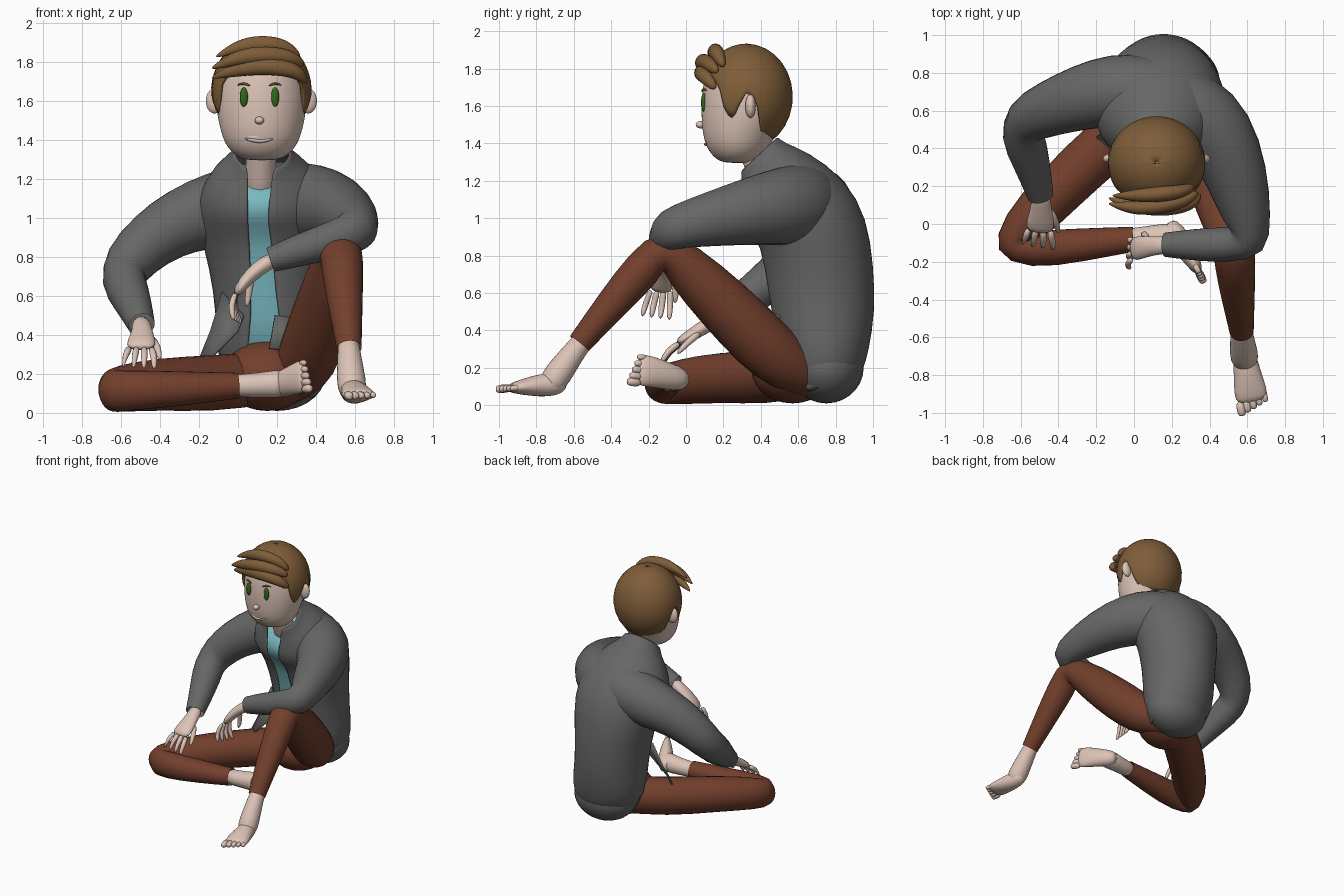
import bpy, bmesh, math
from mathutils import Vector

if "Cube" in bpy.data.objects:
    bpy.data.objects.remove(bpy.data.objects["Cube"])


def material(name, r, g, b):
    mat = bpy.data.materials.new(name)
    mat.use_nodes = True
    mat.diffuse_color = (r, g, b, 1)
    shader = mat.node_tree.nodes["Principled BSDF"]
    shader.inputs["Base Color"].default_value = (r, g, b, 1)
    shader.inputs["Roughness"].default_value = 0.8
    return mat


skin = material("skin", 0.72, 0.55, 0.47)
brown_hair = material("brown hair", 0.21, 0.11, 0.04)
grey_cloth = material("grey cloth", 0.13, 0.135, 0.13)
rust_cloth = material("rust cloth", 0.17, 0.05, 0.025)
teal_cloth = material("teal cloth", 0.19, 0.48, 0.53)
green_eye = material("green eye", 0.03, 0.14, 0.008)
tooth_white = material("tooth white", 0.75, 0.68, 0.62)


def loft(name, mat, rings, closed=True, caps=True, thick=0, levels=1):
    """Skin a list of equal-length point rings into a smooth object."""
    bm = bmesh.new()
    rows = [[bm.verts.new(p) for p in ring] for ring in rings]
    count = len(rows[0])
    for low, high in zip(rows, rows[1:]):
        for i in range(count if closed else count - 1):
            j = (i + 1) % count
            bm.faces.new((low[i], low[j], high[j], high[i]))
    if caps:
        bm.faces.new(rows[0][::-1])
        bm.faces.new(rows[-1])
    bmesh.ops.recalc_face_normals(bm, faces=bm.faces)
    for face in bm.faces:
        face.smooth = True
    mesh = bpy.data.meshes.new(name)
    bm.to_mesh(mesh)
    bm.free()
    mesh.materials.append(mat)
    obj = bpy.data.objects.new(name, mesh)
    bpy.context.collection.objects.link(obj)
    if thick:
        shell = obj.modifiers.new("thickness", "SOLIDIFY")
        shell.thickness, shell.offset = thick, 0
    if levels:
        sub = obj.modifiers.new("smooth", "SUBSURF")
        sub.levels = sub.render_levels = levels
    return obj


def frame(points, i, up):
    ahead = points[min(i + 1, len(points) - 1)]
    behind = points[max(i - 1, 0)]
    along = (Vector(ahead[:3]) - Vector(behind[:3])).normalized()
    side = along.cross(Vector(up)).normalized()
    return side, side.cross(along)


def tube(name, mat, points, up=(0, 0, 1), sides=14, levels=1, caps=True):
    """Points are x, y, z, half width and, when flattened, half height."""
    rings = []
    for i, p in enumerate(points):
        side, normal = frame(points, i, up)
        turns = [math.tau * k / sides for k in range(sides)]
        rings.append([Vector(p[:3]) + side * p[3] * math.cos(a) + normal * p[-1] * math.sin(a)
                      for a in turns])
    return loft(name, mat, rings, levels=levels, caps=caps)


def ball(name, mat, centre, radii):
    bpy.ops.mesh.primitive_uv_sphere_add(segments=24, ring_count=14, radius=1, location=centre)
    obj = bpy.context.object
    obj.name, obj.scale = name, radii
    obj.data.materials.append(mat)
    bpy.ops.object.shade_smooth()
    return obj


# Torso rings: centre x, y, z, half width, half depth, tilt, front opening angle
torso = [(.2, .75, .1, .2, .2, .4, 1.1),
         (.18, .74, .25, .29, .23, .15, .42),
         (.16, .73, .5, .26, .275, 0, .24),
         (.15, .71, .75, .29, .285, 0, .2),
         (.14, .67, .96, .34, .295, .12, .15),
         (.13, .57, 1.1, .34, .3, .35, .14),
         (.13, .47, 1.24, .25, .205, .6, .22),
         (.125, .41, 1.29, .155, .15, .75, .4),
         (.125, .385, 1.34, .138, .135, .75, .5)]


def torso_ring(ring, scale=1, opened=True, count=25):
    x, y, z, wide, deep, tilt, gap = ring
    start = gap if opened else 0
    span = math.tau - 2 * start
    points = []
    for k in range(count):
        a = start - .09 + span * k / (count - 1 if opened else count)
        reach = -deep * scale * math.cos(a)
        points.append((x + wide * scale * math.sin(a),
                       y + reach * math.cos(tilt), z + reach * math.sin(tilt)))
    return points


loft("jacket_body", grey_cloth, [torso_ring(r) for r in torso], closed=False, caps=False, thick=.02)
loft("shirt", teal_cloth, [torso_ring(r, .93, False) for r in torso[1:7]])
ball("jacket_seat", grey_cloth, (.2, .75, .2), (.25, .2, .19))
ball("trouser_hips", rust_cloth, (.15, .57, .19), (.23, .22, .18))

# Open jacket hem flaps
loft("right_hem_flap", grey_cloth, [[(-.08, .55, .62), (.03, .47, .5)],
                                    [(-.14, .5, .42), (0, .42, .42)],
                                    [(-.2, .46, .27), (-.13, .4, .29)]],
     closed=False, caps=False, thick=.012, levels=0)
loft("left_hem_flap", grey_cloth, [[(.19, .45, .5), (.32, .5, .48)],
                                   [(.16, .4, .33), (.28, .43, .32)]],
     closed=False, caps=False, thick=.012, levels=0)

# Sleeves, starting deep in the torso so the shoulders blend
tube("left_sleeve", grey_cloth, [
    (.05, .64, 1.07, .2), (.18, .64, 1.08, .22), (.32, .6, 1.07, .225), (.45, .48, 1.06, .21),
    (.55, .25, 1.02, .17), (.6, .02, .97, .132), (.625, -.1, .94, .115), (.5, -.11, .89, .1),
    (.3, -.11, .83, .085), (.165, -.11, .785, .066)], caps=False)
tube("right_sleeve", grey_cloth, [
    (.22, .66, 1.07, .2), (.06, .69, 1.08, .215), (-.12, .71, 1.04, .2), (-.28, .67, .99, .178),
    (-.45, .61, .89, .152), (-.575, .55, .76, .137), (-.595, .47, .68, .125),
    (-.54, .32, .57, .1), (-.495, .15, .45, .072)], caps=False)

# Trouser legs: one knee up, one folded flat
tube("left_trouser_leg", rust_cloth, [
    (.24, .68, .15, .12), (.33, .53, .22, .155), (.38, .4, .335, .168), (.44, .21, .53, .16),
    (.5, -.02, .76, .13), (.53, -.13, .85, .112), (.535, -.22, .74, .112),
    (.55, -.38, .56, .092), (.57, -.57, .33, .066)], up=(1, 0, 0), caps=False)
tube("right_trouser_leg", rust_cloth, [
    (.15, .65, .18, .14), (-.13, .44, .15, .15), (-.41, .17, .148, .138), (-.6, -.03, .125, .125),
    (-.66, -.12, .11, .108), (-.56, -.14, .115, .108), (-.27, -.11, .125, .09),
    (0, -.08, .14, .068)], caps=False)

# Bare feet with a row of toes


def foot(label, ankle, sole, up, ankle_up):
    tube(label + "_ankle", skin, ankle, ankle_up)
    tube(label + "_foot", skin, sole, up)
    side, normal = frame(sole, len(sole) - 1, up)
    ahead = normal.cross(side)
    end = Vector(sole[-1][:3])
    for i in range(5):
        slot = (i - 2) / 2
        size = .026 - .002 * i
        root = end + side * slot * .068 - ahead * (.03 + .006 * i)
        tip = root + ahead * (.085 - .006 * i)
        tube(f"{label}_toe_{i + 1}", skin,
             [(*root, size), (*root.lerp(tip, .8), size), (*tip, size * .6)], up, 8)


foot("left",
     [(.565, -.52, .38, .055), (.57, -.58, .31, .06), (.577, -.65, .215, .072),
      (.585, -.71, .13, .08), (.59, -.74, .08, .055)],
     [(.58, -.64, .13, .045, .045), (.585, -.7, .112, .064, .066), (.6, -.79, .105, .074, .062),
      (.615, -.88, .097, .09, .042), (.63, -.95, .09, .088, .024)],
     (0, 0, -1), (1, 0, 0))
foot("right",
     [(-.05, -.08, .14, .06), (.06, -.075, .14, .062), (.15, -.065, .145, .07),
      (.22, -.07, .15, .075), (.26, -.09, .155, .055)],
     [(.17, -.0, .13, .045, .045), (.21, -.04, .14, .067, .064), (.27, -.13, .165, .078, .056),
      (.32, -.21, .185, .088, .04), (.345, -.26, .19, .083, .022)],
     (1, .5, 0), (0, 0, 1))

# Hands: palm, four bent fingers, thumb


def hand(label, palm, up, knuckles, joints, tips, thumb):
    tube(label + "_palm", skin, palm, up)
    paths = []
    for i in range(4):
        paths.append([Vector(a).lerp(Vector(b), i / 3) for a, b in (knuckles, joints, tips)])
    paths.append([Vector(p) for p in thumb])
    for i, path in enumerate(paths):
        name = label + "_thumb" if i == 4 else f"{label}_finger_{i + 1}"
        points = [(*p, size) for p, size in zip(path, (.022, .02, .014))]
        tube(name, skin, points, (.3, .5, .8), 8)


hand("right",
     [(-.5, .2, .48, .05, .045), (-.49, .1, .42, .052, .04), (-.495, .02, .37, .075, .034),
      (-.5, -.05, .33, .078, .024)], (0, 0, 1),
     [(-.555, -.02, .34), (-.445, -.03, .335)], [(-.58, -.085, .29), (-.43, -.1, .29)],
     [(-.59, -.11, .23), (-.43, -.135, .22)],
     [(-.45, .08, .39), (-.41, .01, .34), (-.4, -.05, .27)])
hand("left",
     [(.2, -.11, .8, .05, .045), (.1, -.115, .74, .05, .04), (.03, -.125, .67, .065, .034),
      (-.015, -.135, .6, .065, .022)], (-.7, 0, .7),
     [(-.01, -.185, .62), (-.01, -.085, .62)], [(-.04, -.215, .55), (-.03, -.085, .54)],
     [(-.02, -.235, .47), (.02, -.09, .45)],
     [(.07, -.08, .7), (.055, -.05, .62), (.045, -.06, .54)])

# Neck and head
HEAD_X = .12
tube("neck", skin, [(.115, .48, 1.08, .09), (.115, .42, 1.22, .08), (.12, .36, 1.36, .08),
                    (.12, .32, 1.46, .08)], (0, 1, 0))
profile = [(.27, 1.295, .06, .06), (.27, 1.31, .125, .11), (.272, 1.37, .185, .168),
           (.275, 1.45, .212, .194), (.3, 1.55, .233, .226), (.32, 1.65, .235, .237),
           (.325, 1.75, .22, .228), (.33, 1.85, .16, .165), (.33, 1.9, .05, .05)]
tube("head", skin, [(HEAD_X, *p) for p in profile], (0, 1, 0), 24, 2)
ball("nose", skin, (.11, .08, 1.5), (.024, .028, .02))
for label, sign in (("left", 1), ("right", -1)):
    ball(label + "_ear", skin, (HEAD_X + sign * .24, .345, 1.6), (.045, .028, .064))
    ball(label + "_eye", green_eye, (.11 + sign * .08, .096, 1.62), (.021, .016, .05))
    brow = [(.11 + sign * x, y, z, size) for x, y, z, size in
            ((.045, .084, 1.675, .005), (.08, .092, 1.695, .008), (.115, .112, 1.68, .004))]
    tube(label + "_eyebrow", brown_hair, brow, (0, 0, 1), 8)


def mouth_arc(name, mat, z, bend, size, height):
    points = []
    for k in range(-3, 4):
        u = k / 3
        points.append((.11 + .075 * u, .112 + .018 * u * u, z + bend * (1 - u * u),
                       size, height * (1.1 - .5 * u * u)))
    tube(name, mat, points, (0, 0, 1), 8)


mouth_arc("teeth", tooth_white, 1.42, 0, .014, .022)
mouth_arc("upper_lip", skin, 1.43, .018, .019, .01)
mouth_arc("lower_lip", skin, 1.41, -.016, .019, .01)

# Hair cap with a hairline that follows brow, sideburn, ear and nape
hairline = [(0, 1.74), (38, 1.75), (54, 1.7), (62, 1.56), (72, 1.53), (80, 1.6),
            (90, 1.67), (102, 1.64), (112, 1.47), (125, 1.42), (180, 1.41)]


def hairline_height(angle):
    for (a, low), (b, high) in zip(hairline, hairline[1:]):
        if angle <= b:
            return low + (high - low) * (angle - a) / (b - a)
    return hairline[-1][1]


rings = []
for step in range(13):
    ring = []
    for k in range(72):
        turn = -180 + 5 * k
        drop = math.acos((hairline_height(abs(turn)) - 1.65) / .28) * max(step / 12, .01)
        a = math.radians(turn)
        ring.append((HEAD_X + .25 * math.sin(drop) * math.sin(a),
                     .323 - .24 * math.sin(drop) * math.cos(a), 1.65 + .275 * math.cos(drop)))
    rings.append(ring)
loft("hair_cap", brown_hair, rings, caps=False, thick=.016, levels=0)

# Swept fringe locks
locks = [[(.35, .16, 1.69), (.31, .1, 1.76), (.13, .075, 1.785), (-.03, .1, 1.76), (-.14, .14, 1.715)],
         [(.34, .17, 1.78), (.27, .12, 1.83), (.1, .085, 1.84), (-.03, .085, 1.815), (-.14, .11, 1.765)],
         [(.32, .2, 1.81), (.25, .17, 1.88), (.12, .155, 1.895), (0, .15, 1.88), (-.12, .15, 1.825)]]
for i, path in enumerate(locks):
    tube(f"fringe_lock_{i + 1}", brown_hair,
         [(*p, size, size * 1.1) for p, size in zip(path, (.02, .04, .045, .036, .005))],
         (0, 0, 1), 10, 2)
